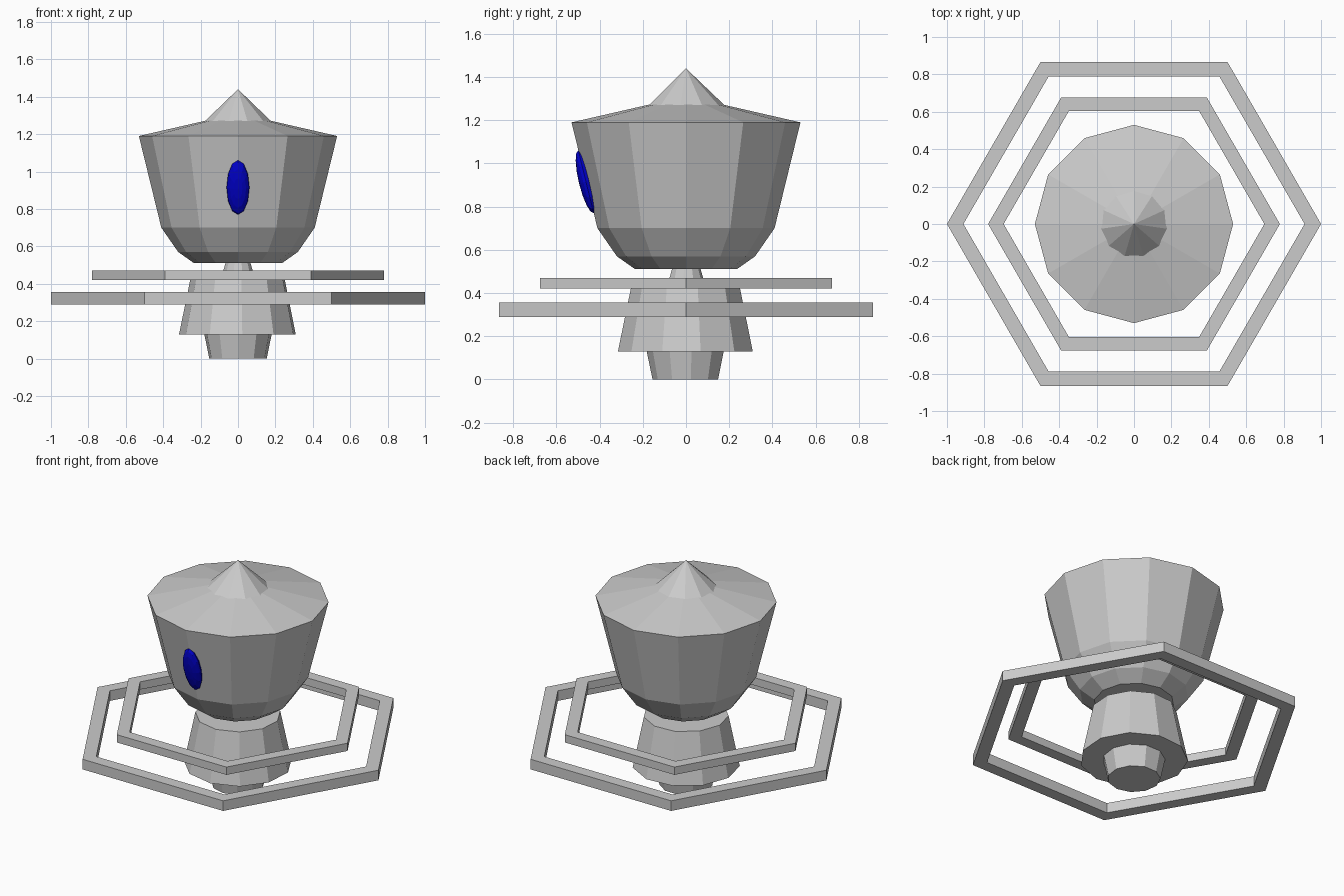
import bpy, bmesh, math
from mathutils import Matrix

if "Cube" in bpy.data.objects:
    bpy.data.objects.remove(bpy.data.objects["Cube"])


def make(name, bm):
    bmesh.ops.recalc_face_normals(bm, faces=bm.faces[:])
    me = bpy.data.meshes.new(name)
    bm.to_mesh(me)
    bm.free()
    ob = bpy.data.objects.new(name, me)
    bpy.context.collection.objects.link(ob)
    return ob


def lathe(name, profile, n, start=0.0, closed=False):
    """Revolve (radius, z) points with n flat sides; radius 0 makes a tip."""
    bm = bmesh.new()
    rings = []
    for r, z in profile:
        if r == 0:
            rings.append([bm.verts.new((0, 0, z))] * n)
        else:
            angs = [math.radians(start) + math.tau * i / n for i in range(n)]
            rings.append([bm.verts.new((r * math.cos(a), r * math.sin(a), z)) for a in angs])
    pairs = list(zip(rings, rings[1:]))
    if closed:
        pairs.append((rings[-1], rings[0]))
    for lo, hi in pairs:
        for i in range(n):
            j = (i + 1) % n
            quad = [lo[i], lo[j], hi[j], hi[i]]
            bm.faces.new(list(dict.fromkeys(quad)))
    if not closed:
        for ring, (r, z) in ((rings[0], profile[0]), (rings[-1], profile[-1])):
            if r > 0:
                bm.faces.new(ring)
    return make(name, bm)


# Stacked body, bottom to top
lathe("base_foot", [(0.155, 0), (0.184, 0.14)], 11, -90)
lathe("lower_body", [(0.316, 0.13), (0.25, 0.45)], 11, 176)
lathe("neck", [(0.088, 0.44), (0.065, 0.52)], 11, 90)
lathe("head", [(0.235, 0.51), (0.32, 0.57), (0.41, 0.70), (0.53, 1.19), (0.16, 1.275)], 12)
lathe("top_cap", [(0.178, 1.27), (0, 1.44)], 11, 90)

# Hexagonal hoops
for name, ro, ri, z0, z1 in (("outer_hoop", 1.0, 0.912, 0.29, 0.355),
                             ("inner_hoop", 0.78, 0.697, 0.42, 0.47)):
    lathe(name, [(ro, z0), (ro, z1), (ri, z1), (ri, z0)], 6, 0, True)

# Flattened oval eye, leaning with the head wall
bm = bmesh.new()
tilt = Matrix.Rotation(math.atan2(0.12, 0.49), 4, 'X')
scale = Matrix.Diagonal((0.061, 0.033, 0.15, 1))
pole = Matrix.Rotation(math.pi / 2, 4, 'X')
bmesh.ops.create_uvsphere(bm, u_segments=12, v_segments=8, radius=1,
                          matrix=Matrix.Translation((0, -0.463, 0.915)) @ tilt @ scale @ pole)
eye = make("eye", bm)
blue = bpy.data.materials.new("blue")
blue.diffuse_color = (0.0, 0.0, 0.6, 1)
blue.use_nodes = True
blue.node_tree.nodes["Principled BSDF"].inputs["Base Color"].default_value = blue.diffuse_color
eye.data.materials.append(blue)
